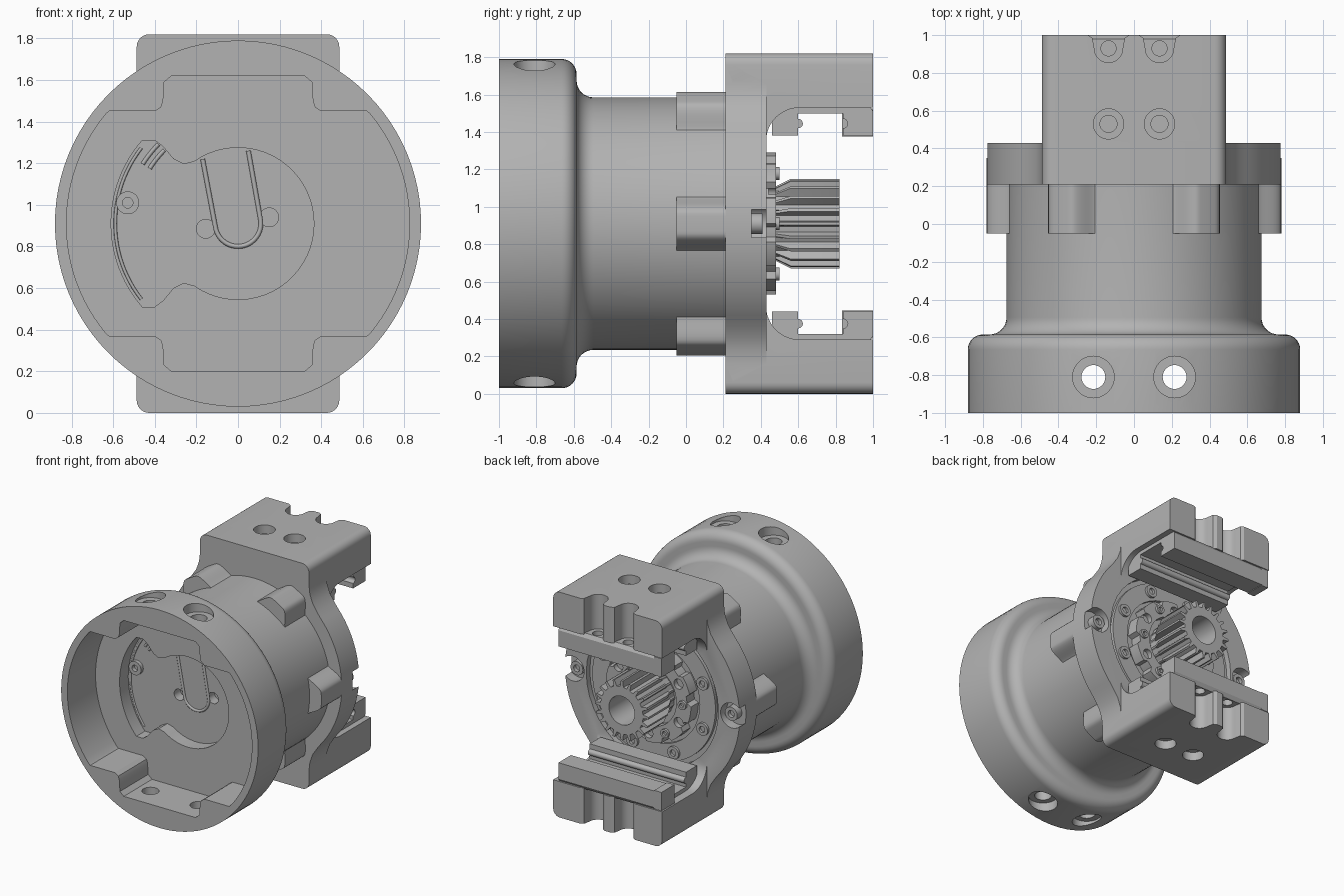
import bpy, bmesh, math
from mathutils import Vector

C = 0.91  # height of the main axis
if "Cube" in bpy.data.objects:
    bpy.data.objects.remove(bpy.data.objects["Cube"], do_unlink=True)

grey = bpy.data.materials.new("machined grey")
grey.use_nodes = True
grey.diffuse_color = (0.45, 0.45, 0.45, 1)
grey.node_tree.nodes["Principled BSDF"].inputs["Base Color"].default_value = (0.45, 0.45, 0.45, 1)


def arc(cx, cy, r, a0, a1, n=24):
    angles = [math.radians(a0 + (a1 - a0) * i / n) for i in range(n + 1)]
    return [(cx + r * math.cos(a), cy + r * math.sin(a)) for a in angles]


def circle(cx, cy, r, n=40):
    return arc(cx, cy, r, 0, 360, n)[:-1]


def polar(r, deg):
    a = math.radians(deg)
    return r * math.cos(a), C + r * math.sin(a)


def finish(name, bm):
    bmesh.ops.recalc_face_normals(bm, faces=bm.faces)
    mesh = bpy.data.meshes.new(name)
    bm.to_mesh(mesh)
    bm.free()
    mesh.materials.append(grey)
    ob = bpy.data.objects.new(name, mesh)
    bpy.context.collection.objects.link(ob)
    return ob


def loft(name, rings):
    bm = bmesh.new()
    loops = [[bm.verts.new(p) for p in ring] for ring in rings]
    for a, b in zip(loops, loops[1:]):
        for i in range(len(a)):
            bm.faces.new((a[i - 1], a[i], b[i], b[i - 1]))
    bm.faces.new(loops[0])
    bm.faces.new(loops[-1])
    return finish(name, bm)


def prism(name, pts, axis, lo, hi):
    place = {"x": lambda p, d: (d, p[0], p[1]),
             "y": lambda p, d: (p[0], d, p[1]),
             "z": lambda p, d: (p[0], p[1], d)}[axis]
    return loft(name, [[place(p, d) for p in pts] for d in (lo, hi)])


def lathe(name, profile, n=96):
    return loft(name, [[(x, y, z) for x, z in circle(0, C, r, n)] for y, r in profile])


def boolean(ob, tool, op="DIFFERENCE"):
    mod = ob.modifiers.new(op, "BOOLEAN")
    mod.operation, mod.object, mod.solver = op, tool, "EXACT"
    bpy.context.view_layer.objects.active = ob
    bpy.ops.object.modifier_apply(modifier=mod.name)
    bpy.data.objects.remove(tool, do_unlink=True)


def drill(ob, x, z, r, lo, hi, axis="y"):
    boolean(ob, prism("drill", circle(x, z, r), axis, lo, hi))


def screw(name, x, z, r, lo, hi):
    ob = prism(name, circle(x, z, r, 32), "y", lo, hi)
    drill(ob, x, z, r * 0.5, hi - 0.03, hi + 0.03)


# Turned housing with a wide front collar
profile = [(-1, 0.88)]
profile += arc(-0.665, 0.8, 0.08, 90, 0, 8)
profile += arc(-0.495, 0.765, 0.09, 180, 270, 8) + [(0.215, 0.675)]
housing = lathe("housing", profile)

# Front cavity: side arcs with stepped top and bottom
def quarter(sx, sz):
    pts = [(0.62, 0.54)] + [(0.4, 0.54), (0.37, 0.56), (0.36, 0.59), (0.355, 0.68), (0.32, 0.71)]
    return [(sx * x, C + sz * z) for x, z in pts]

cavity = arc(0, C, 0.825, -40, 40) + quarter(1, 1) + quarter(-1, 1)[::-1]
cavity += arc(0, C, 0.825, 140, 220) + quarter(-1, -1) + quarter(1, -1)[::-1]
boolean(housing, prism("cavity", cavity, "y", -1.1, -0.64))

# Keyhole pocket in the cavity floor
neck = [(-0.26, 0.285), (-0.31, 0.31), (-0.36, 0.37), (-0.4, 0.4)]
pocket = arc(0, C, 0.365, -125, 125, 40) + [(x, C + z) for x, z in neck]
pocket += arc(0, C, 0.61, 139, 221) + [(x, C - z) for x, z in neck[::-1]]
boolean(housing, prism("pocket", pocket, "y", -0.7, -0.53))
for x, z in ((-0.155, 0.885), (0.15, 0.94)):
    drill(housing, x, z, 0.045, -0.6, -0.45)

# Vertical counterbored holes through the collar
for x in (-0.215, 0.215):
    drill(housing, x, -0.81, 0.063, -0.1, 2, "z")
    for lo, hi in ((1.71, 2), (-0.1, 0.11)):
        drill(housing, x, -0.81, 0.11, lo, hi, "z")

# Bent wire and curved seam inside the pocket
def wire(name, pts, r, y):
    cu = bpy.data.curves.new(name, "CURVE")
    cu.dimensions, cu.bevel_depth, cu.bevel_resolution = "3D", r, 2
    sp = cu.splines.new("POLY")
    sp.points.add(len(pts) - 1)
    for p, (x, z) in zip(sp.points, pts):
        p.co = (x, y, z, 1)
    cu.materials.append(grey)
    bpy.context.collection.objects.link(bpy.data.objects.new(name, cu))

wire("bent_wire", [(-0.17, 1.22)] + arc(0, 0.91, 0.11, 188, 368) + [(0.05, 1.26)], 0.011, -0.53)
wire("pocket_seam", arc(0, C, 0.59, 142, 218), 0.008, -0.53)
for r in (0.5, 0.54):
    wire("pocket_rib", arc(0, C, r, 135, 148), 0.01, -0.53)
boss = prism("pocket_boss", circle(-0.53, 1.01, 0.055), "y", -0.56, -0.5)
drill(boss, -0.53, 1.01, 0.025, -0.6, -0.52)

# Six flared lugs around the housing
lug_outline = []
for deg in range(0, 360, 1):
    off = abs((deg + 30) % 60 - 30)
    t = max(0, min(1, (14 - off) / 10))
    lug_outline.append(polar(0.665 + 0.115 * t * t * (3 - 2 * t), deg))
prism("lug_ring", lug_outline, "y", -0.05, 0.215)

# Rear flange blended into the upper and lower bracket
side = [(0.56, 0.55), (0.52, 0.61), (0.495, 0.68), (0.487, 0.75)] + arc(0.427, 0.85, 0.06, 0, 90, 6)
flange = arc(0, C, 0.78, -41, 41, 40) + [(x, C + z) for x, z in side]
flange += [(-x, C + z) for x, z in side[::-1]] + arc(0, C, 0.78, 139, 221, 40)
flange += [(-x, C - z) for x, z in side] + [(x, C - z) for x, z in side[::-1]]
bracket = prism("rear_bracket", flange, "y", 0.21, 0.43)
bar = arc(0.427, C + 0.85, 0.06, 0, 90, 6) + arc(-0.427, C + 0.85, 0.06, 90, 180, 6)
bar += arc(-0.427, C - 0.85, 0.06, 180, 270, 6) + arc(0.427, C - 0.85, 0.06, 270, 360, 6)
arms = prism("arms", bar, "y", 0.25, 1)
gap = [(1.2, C - 0.62), (1.2, C + 0.62)] + arc(0.608, C + 0.44, 0.18, 90, 180, 12)
gap += arc(0.608, C - 0.44, 0.18, 180, 270, 12)
boolean(arms, prism("gap", gap, "x", -1, 1))
boolean(bracket, arms, "UNION")
drill(bracket, 0, C, 0.59, 0.385, 0.8)

# Open screw seats on the flange sides
for s in (-1, 1):
    drill(bracket, s * 0.71, C, 0.1, 0.35, 0.6)
    screw("side_screw", s * 0.69, C, 0.055, 0.34, 0.41)

# Bracket arms: open notches, screw holes, rail carriers
for s in (1, -1):
    for x in (-0.135, 0.135):
        notch = [(x - 0.11, 1.1), (x - 0.11, 1), (x - 0.085, 0.985)]
        notch += arc(x, 0.93, 0.075, 180, 360) + [(x + 0.085, 0.985), (x + 0.11, 1), (x + 0.11, 1.1)]
        boolean(bracket, prism("notch", notch, "z", C + s * 0.55, C + s * 1.1))
        drill(bracket, x, 0.53, 0.08, C + s * 0.84, C + s * 1.1, "z")
        drill(bracket, x, 0.53, 0.045, C + s * 0.75, C + s * 1.1, "z")
    comb = [(0.46, 0.47), (0.6, 0.47)] + arc(0.6, 0.535, 0.025, -90, 90, 8)
    comb += [(0.6, 0.59), (0.84, 0.59)] + arc(0.84, 0.535, 0.025, 90, -90, 8)
    comb += [(0.84, 0.47), (1, 0.47), (1, 0.6), (0.98, 0.63), (0.46, 0.63)]
    rail = prism("rail_carrier", [(y, C + s * z) for y, z in comb], "x", -0.42, 0.44)
    for x in (-0.135, 0.135):
        drill(rail, x, 0.93, 0.04, C + s * 0.55, C + s * 0.8, "z")
    cap = [(0.835, 0.465), (0.999, 0.465), (0.999, 0.615), (0.835, 0.615)]
    prism("rail_end_cap", [(y, C + s * z) for y, z in cap], "x", -0.48, -0.415)

# Toothed output hub disc with planet screws
hub_outline = [polar(0.38 if i % 12 < 8 else 0.345, i * 3) for i in range(120)]
hub = prism("output_hub", hub_outline, "y", 0.37, 0.48)
drill(hub, 0, C, 0.25, 0.42, 0.6)
for i in range(6):
    x, z = polar(0.31, 30 + 60 * i)
    drill(hub, x, z, 0.04, 0.44, 0.6)
    x, z = polar(0.31, 60 * i)
    screw("hub_screw", x, z, 0.035, 0.45, 0.5)

# Bearing retainer ring and its screws
retainer = lathe("bearing_retainer", [(0.37, 0.55), (0.41, 0.55)])
drill(retainer, 0, C, 0.41, 0.3, 0.6)
for i in range(8):
    x, z = polar(0.48, 22.5 + 45 * i)
    screw("retainer_screw", x, z, 0.05, 0.39, 0.43)

# Output pinion with tapered tooth run-out and bore
def teeth(root, tip):
    pts = []
    for i in range(20):
        for off, r in ((-7, root), (-4.5, root), (-2, tip), (2, tip), (4.5, root)):
            pts.append(polar(r, i * 18 + off))
    return pts

stations = ((0.4, 0.19, 0.192), (0.48, 0.19, 0.2), (0.56, 0.19, 0.24), (0.82, 0.19, 0.24))
pinion = loft("output_pinion", [[(x, y, z) for x, z in teeth(a, b)] for y, a, b in stations])
drill(pinion, 0, C, 0.115, 0.45, 1)

# Smooth curved faces while keeping machined edges crisp
bpy.ops.object.select_all(action="DESELECT")
for ob in bpy.context.scene.objects:
    if ob.type == "MESH":
        ob.select_set(True)
        bpy.context.view_layer.objects.active = ob
bpy.ops.object.shade_smooth_by_angle(angle=math.radians(30))
